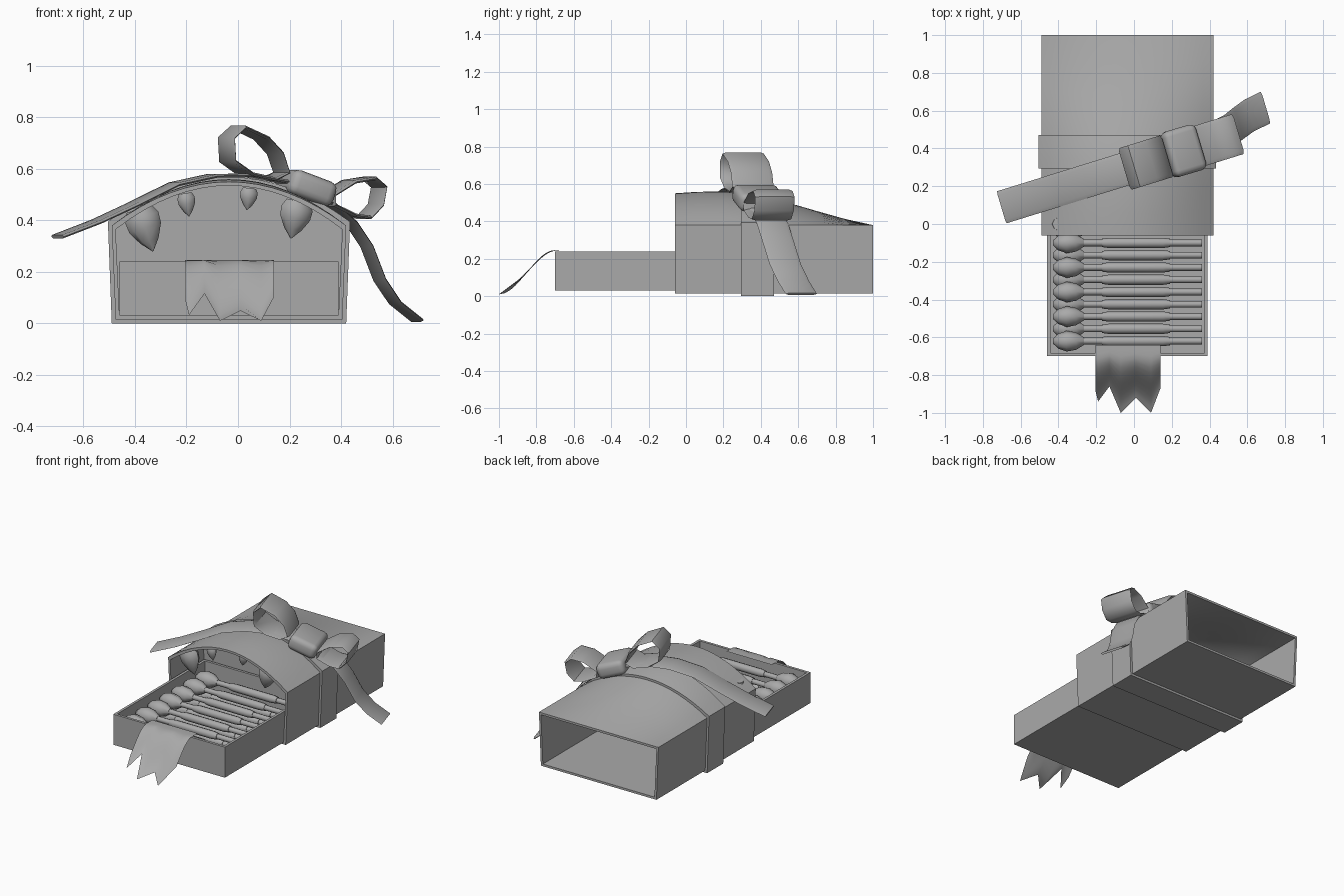
import bpy, bmesh, math
from mathutils import Vector, Matrix

if "Cube" in bpy.data.objects:
    bpy.data.objects.remove(bpy.data.objects["Cube"])

grey = bpy.data.materials.new("plain grey")
grey.use_nodes = True
COLOUR = (0.4, 0.4, 0.4, 1)
grey.diffuse_color = COLOUR
grey.node_tree.nodes["Principled BSDF"].inputs["Base Color"].default_value = COLOUR


def finish(name, bm, angle=50):
    bmesh.ops.recalc_face_normals(bm, faces=bm.faces)
    mesh = bpy.data.meshes.new(name)
    bm.to_mesh(mesh)
    bm.free()
    mesh.materials.append(grey)
    ob = bpy.data.objects.new(name, mesh)
    bpy.context.collection.objects.link(ob)
    bpy.ops.object.select_all(action='DESELECT')
    ob.select_set(True)
    bpy.context.view_layer.objects.active = ob
    bpy.ops.object.shade_smooth_by_angle(angle=math.radians(angle))
    return ob


def loft(name, rings, closed=False, angle=50):
    """Skin a list of equal closed rings; cap the ends unless the list loops."""
    bm = bmesh.new()
    rows = [[bm.verts.new(p) for p in ring] for ring in rings]
    pairs = list(zip(rows, rows[1:])) + ([(rows[-1], rows[0])] if closed else [])
    n = len(rows[0])
    for a, b in pairs:
        for i in range(n):
            j = (i + 1) % n
            bm.faces.new((a[i], a[j], b[j], b[i]))
    if not closed:
        bm.faces.new(rows[0])
        bm.faces.new(rows[-1])
    return finish(name, bm, angle)


def box(name, lo, hi):
    lo, hi = Vector(lo), Vector(hi)
    bm = bmesh.new()
    bmesh.ops.create_cube(bm, size=1)
    bmesh.ops.scale(bm, vec=hi - lo, verts=bm.verts)
    bmesh.ops.translate(bm, vec=(lo + hi) / 2, verts=bm.verts)
    return finish(name, bm)


def lathe(name, start, end, profile, sides=8, flat=1.0):
    """Spin (fraction along axis, radius) pairs around start-end."""
    start, end = Vector(start), Vector(end)
    axis = (end - start).normalized()
    side = Vector((0, 1, 0))
    up = axis.cross(side)
    rings = []
    for f, r in profile:
        c = start.lerp(end, f)
        rings.append([c + r * (math.cos(a) * flat * side + math.sin(a) * up)
                      for a in (2 * math.pi * i / sides for i in range(sides))])
    return loft(name, rings)


# Sleeve cross-section: arched at the front, flattening towards the back
CX = -0.035
STATIONS = [(-0.06, .17), (.06, .178), (.2, .18), (.3, .173), (.4, .157), (.47, .14),
            (.58, .11), (.7, .075), (.85, .033), (1.0, 0)]


def rise(y):
    for (a, ha), (b, hb) in zip(STATIONS, STATIONS[1:]):
        if y <= b:
            return ha + (hb - ha) * (y - a) / (b - a)
    return 0


def section(y, grow):
    top, low, n = .455 + grow, .44 + grow, 16
    pts = [Vector((CX - low, y, .015 - grow))]
    for i in range(n + 1):
        u = 2 * i / n - 1
        pts.append(Vector((CX + u * top, y, .38 + rise(y) * (1 - u * u) + grow)))
    pts.append(Vector((CX + low, y, .015 - grow)))
    return pts


def shell(name, ys, outer, inner):
    rings = [section(y, outer) for y in ys] + [section(y, inner) for y in reversed(ys)]
    return loft(name, rings, closed=True, angle=25)


shell("sleeve", [s[0] for s in STATIONS], 0, -.015)
shell("ribbon_band", [.295, .34, .4, .47], .015, 0)
loft("sleeve_divider", [section(.3, -.014), section(.31, -.014)], angle=25)

# Drawer
L, R, F, B, Z, T, W = -.46, .39, -.7, .29, .03, .24, .018
box("drawer_floor", (L, F, Z), (R, B, Z + W))
box("drawer_front", (L, F, Z), (R, F + W, T))
box("drawer_back", (L, B - W, Z), (R, B, T))
box("drawer_left_wall", (R - W, F, Z), (R, B, T))
box("drawer_right_wall", (L, F, Z), (L + W, B, T))

# Two staggered layers of sticks with swollen heads
HEAD = [(0, .012), (.18, .04), (.45, .055), (.75, .046), (1, .02)]


def stick(name, y, z):
    lathe(name + "_head", (-.43, y, z), (-.265, y, z), HEAD)
    lathe(name + "_shaft", (-.28, y, z), (.36, y, z), [(0, .018), (1, .018)])
    lathe(name + "_grip", (-.17, y, z), (.19, y, z), [(0, .022), (.1, .027), (.9, .027), (1, .022)])


for i in range(7):
    y = -.62 + .13 * i
    stick("upper_stick", y, .18)
    if i < 6:
        stick("lower_stick", y + .065, .105)

# Teeth hanging from the arch
TOOTH = [(0, .75), (.2, 1), (.45, .95), (.75, .55), (1, .03)]
for x, z, tx, tz, r in [(-.385, .445, -.33, .28, .068), (-.205, .505, -.19, .415, .034),
                        (.045, .525, .035, .44, .034), (.235, .475, .205, .33, .062)]:
    lathe("tooth", (x, 0, z), (tx, 0, tz), [(f, r * k) for f, k in TOOTH], flat=.75)

# Forked tongue draped over the drawer front
bm = bmesh.new()
columns = []
for x, end in [(-.205, -.88), (-.19, -.94), (-.13, -.86), (-.07, -1), (.01, -.92), (.09, -1), (.14, -.87)]:
    col = []
    for i in range(13):
        y = -.64 + (end + .64) * i / 12
        t = max(0, (-.7 - y) / .3)
        col.append(bm.verts.new((x, y, .01 + .118 * (1 + math.cos(math.pi * t)))))
    columns.append(col)
for a, b in zip(columns, columns[1:]):
    for i in range(12):
        bm.faces.new((a[i], a[i + 1], b[i + 1], b[i]))
finish("tongue", bm)

# Slanted bow: every strip runs along one diagonal line across the lid
SLANT = math.radians(16.5)
ACROSS = Vector((-math.sin(SLANT), math.cos(SLANT), 0))


def on_line(x, z, shift=0):
    return Vector((x, .38 + .31 * (x - .24) + shift, z))


def strip(name, path, width, closed=False, thick=.014):
    n, rings = len(path), []
    for i, p in enumerate(path):
        prev = path[i - 1] if i or closed else p
        nxt = path[(i + 1) % n] if i < n - 1 or closed else p
        out = (nxt - prev).cross(ACROSS).normalized() * thick / 2
        w, e = ACROSS * width / 2, ACROSS * (width / 2 - .02)
        rings.append([p - w, p - e + out, p + e + out, p + w, p + e - out, p - e - out])
    return loft(name, rings, closed)


strip("right_tail", [on_line(x, z) for x, z in
      [(-.7, .337), (-.55, .395), (-.4, .465), (-.25, .54), (-.1, .573), (.05, .575), (.2, .545)]], .177)
strip("left_tail", [on_line(x, z, s) for x, z, s in
      [(.26, .52, 0), (.36, .46, 0), (.44, .39, .02), (.5, .3, .03), (.55, .17, .055),
       (.61, .08, .08), (.695, .012, .095)]], .175)
strip("right_loop", [on_line(x, z) for x, z in
      [(.17, .585), (.145, .66), (.09, .72), (.0, .762), (-.045, .72), (-.04, .63), (.03, .58),
       (.12, .56)]], .23, True)
strip("left_loop", [on_line(x, z) for x, z in
      [(.35, .5), (.43, .55), (.51, .563), (.548, .53), (.535, .46), (.49, .412), (.43, .42),
       (.35, .46)]], .22, True)

# Knot
bm = bmesh.new()
bmesh.ops.create_cube(bm, size=1)
bmesh.ops.scale(bm, vec=(.19, .25, .1), verts=bm.verts)
bmesh.ops.bevel(bm, geom=bm.edges[:], offset=.032, segments=3, affect='EDGES', profile=.5)
turn = Matrix.Rotation(SLANT, 4, 'Z') @ Matrix.Rotation(math.radians(20), 4, 'Y')
bmesh.ops.transform(bm, matrix=Matrix.Translation(on_line(.262, .525)) @ turn, verts=bm.verts)
finish("knot", bm)
